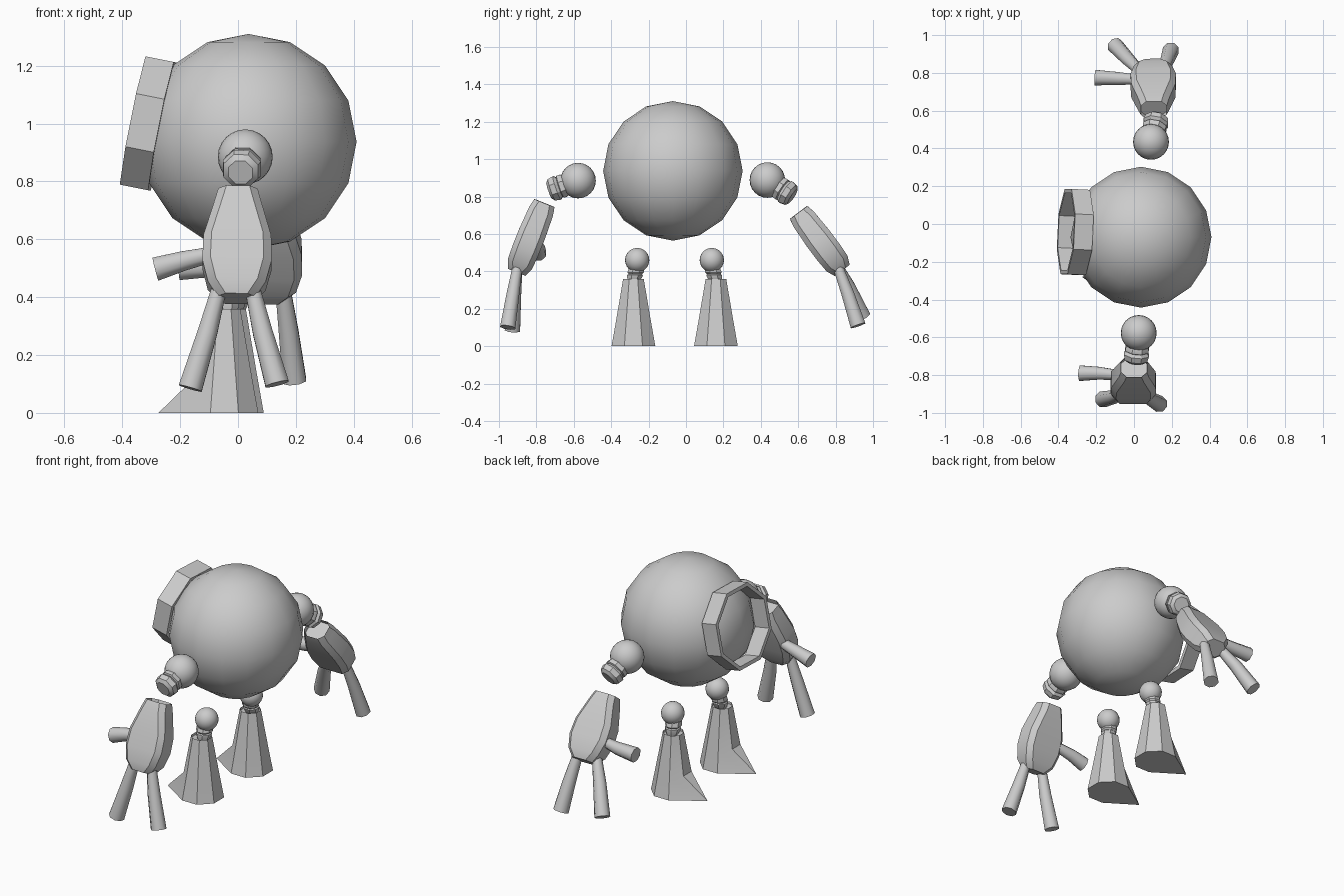
import bpy, bmesh, math
from mathutils import Vector

cube = bpy.data.objects.get("Cube")
if cube:
    bpy.data.objects.remove(cube, do_unlink=True)

grey = bpy.data.materials.new("light_grey")
grey.use_nodes = True
grey.diffuse_color = (0.6, 0.6, 0.6, 1)
grey.node_tree.nodes["Principled BSDF"].inputs["Base Color"].default_value = (0.6, 0.6, 0.6, 1)


def finish(bm, name, angle=30):
    bmesh.ops.recalc_face_normals(bm, faces=bm.faces)
    mesh = bpy.data.meshes.new(name)
    bm.to_mesh(mesh)
    bm.free()
    mesh.materials.append(grey)
    obj = bpy.data.objects.new(name, mesh)
    bpy.context.collection.objects.link(obj)
    bpy.ops.object.select_all(action='DESELECT')
    obj.select_set(True)
    bpy.context.view_layer.objects.active = obj
    bpy.ops.object.shade_smooth_by_angle(angle=math.radians(angle))
    return obj


def ball(name, center, radius, segments=24):
    bm = bmesh.new()
    bmesh.ops.create_uvsphere(bm, u_segments=segments, v_segments=segments // 2, radius=radius)
    bmesh.ops.translate(bm, verts=bm.verts, vec=center)
    return finish(bm, name)


def section(a, b, c):
    """Rectangle with its corners cut by c."""
    return [(a, b - c), (a - c, b), (c - a, b), (-a, b - c),
            (-a, c - b), (c - a, -b), (a - c, -b), (a, c - b)]


def octagon(r):
    return section(r, r, r * (2 - math.sqrt(2)))


def loft(name, axis, side, rings, angle=30, cup=0, tube=False):
    """Skin eight-sided rings; each ring is (center, outline)."""
    d = Vector(axis).normalized()
    s = Vector(side)
    s = (s - d * s.dot(d)).normalized()
    u = d.cross(s)
    bm = bmesh.new()
    loops = [[bm.verts.new(Vector(p) + s * x + u * y) for x, y in outline]
             for p, outline in rings]
    pairs = list(zip(loops, loops[1:]))
    if tube:
        pairs.append((loops[-1], loops[0]))
    for lo, hi in pairs:
        for i in range(8):
            j = (i + 1) % 8
            bm.faces.new((lo[i], lo[j], hi[j], hi[i]))
    if not tube:
        top = bm.faces.new(loops[0])
        bm.faces.new(loops[-1])
        if cup:   # hollow socket in the first end
            bmesh.ops.inset_individual(bm, faces=[top], thickness=0.016)
            bmesh.ops.translate(bm, verts=top.verts, vec=d * cup)
    return finish(bm, name, angle)


# Body
ball("body", (0.037, -0.07, 0.937), 0.373, 16)

# Face ring, an open thin-walled octagonal tube
out = Vector((-1, 0.05, 0.2)).normalized()
front = Vector((-0.36, -0.04, 1.01))
back = front - out * 0.1
loft("face_ring", out, (0, 1, 0),
     [(back, octagon(0.226)), (front, octagon(0.226)),
      (front, octagon(0.205)), (back, octagon(0.205))], tube=True)


# Arms
def arm(label, shoulder, knob_dir, top, bottom, fingers, thumb):
    sh, k = Vector(shoulder), Vector(knob_dir).normalized()
    ball(label + "_shoulder_ball", sh, 0.095)
    loft(label + "_shoulder_joint", k, (1, 0, 0),
         [(sh + k * t, octagon(r)) for t, r in
          ((0.06, 0.05), (0.085, 0.062), (0.1, 0.062), (0.105, 0.053),
           (0.12, 0.066), (0.15, 0.06), (0.165, 0.042))])
    # forearm: oval plate shape with chamfered edges and a socket on top
    a, b = Vector(top), Vector(bottom)
    profile = ((0, 0.068, 0.058), (0.12, 0.08, 0.068), (0.45, 0.117, 0.074),
               (0.68, 0.12, 0.074), (0.88, 0.1, 0.07), (1, 0.066, 0.05))
    loft(label + "_forearm", b - a, (1, 0, 0),
         [(a.lerp(b, t), section(w, h, 0.028)) for t, w, h in profile], cup=0.03)
    # fingers and thumb widen towards blunt tips
    named = [("outer_finger", fingers[0]), ("inner_finger", fingers[1]), ("thumb", thumb)]
    for part, path in named:
        p = [Vector(q) for q in path]
        side = (0, 1, 0) if part == "thumb" else (1, 0, 0)
        loft(label + "_" + part, p[-1] - p[0], side,
             [(q, octagon(r)) for q, r in zip(p, (0.026, 0.034, 0.041))], angle=60)


arm("right_arm", (0.025, -0.577, 0.885), (-0.1, -0.95, -0.33),
    (0, -0.757, 0.765), (-0.005, -0.905, 0.395),
    [((-0.065, -0.9, 0.43), (-0.105, -0.915, 0.28), (-0.165, -0.928, 0.085)),
     ((0.05, -0.9, 0.43), (0.085, -0.925, 0.28), (0.135, -0.953, 0.1))],
    ((-0.08, -0.8, 0.55), (-0.19, -0.79, 0.525), (-0.285, -0.79, 0.497)))
arm("left_arm", (0.09, 0.435, 0.888), (0.2, 0.8, -0.52),
    (0.105, 0.602, 0.715), (0.1, 0.835, 0.405),
    [((0.03, 0.81, 0.43), (-0.03, 0.87, 0.32), (-0.1, 0.945, 0.16)),
     ((0.155, 0.81, 0.43), (0.175, 0.865, 0.28), (0.195, 0.92, 0.11))],
    ((0.01, 0.765, 0.52), (-0.08, 0.77, 0.505), (-0.205, 0.775, 0.5)))


# Legs: octagonal cones with a pointed toe, collar and ball
def leg(label, x, y, lean):
    toe = [(max(px, -0.1), py) for px, py in octagon(0.117)]
    toe = [(-0.228, 0) if px < -0.09 else (px, py) for px, py in toe]
    loft(label + "_foot", (0, 0, 1), (1, 0, 0),
         [((x, y, 0.36), octagon(0.055)), ((x, y, 0.13), octagon(0.094)),
          ((x, y, 0), toe)], cup=-0.015)
    loft(label + "_collar", (0, 0, 1), (1, 0, 0),
         [((x + 0.01, y + lean * t, 0.34 + t * 0.09), octagon(r)) for t, r in
          ((0, 0.028), (0.3, 0.04), (0.45, 0.042), (0.5, 0.036), (0.6, 0.044), (1, 0.04))])
    ball(label + "_hip_ball", (x + 0.02, y + lean, 0.46), 0.065)


leg("right_leg", -0.047, -0.281, 0.02)
leg("left_leg", -0.028, 0.16, -0.022)
